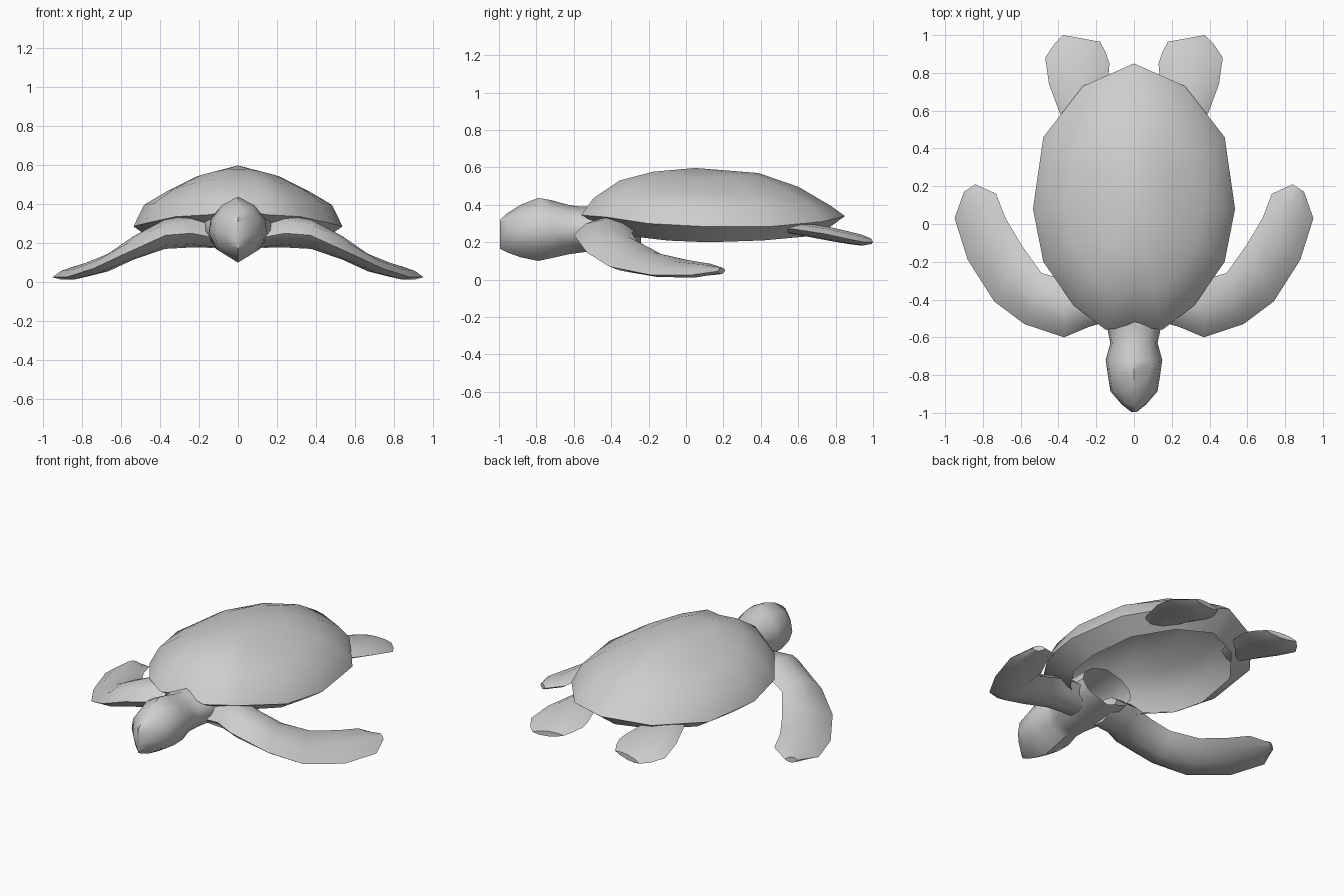
import bpy, bmesh, math
from mathutils import Vector

if "Cube" in bpy.data.objects:
    bpy.data.objects.remove(bpy.data.objects["Cube"])

skin = bpy.data.materials.new("plain grey")
skin.diffuse_color = (0.62, 0.62, 0.62, 1)
skin.use_nodes = True
skin.node_tree.nodes["Principled BSDF"].inputs["Base Color"].default_value = skin.diffuse_color


def loft(name, rings, cap_start=False, cap_end=False, apex=None):
    """Skin a list of equal closed rings; optionally close the ends."""
    bm = bmesh.new()
    rows = [[bm.verts.new(p) for p in r] for r in rings]
    n = len(rows[0])
    for a, b in zip(rows, rows[1:]):
        for i in range(n):
            j = (i + 1) % n
            bm.faces.new((a[i], a[j], b[j], b[i]))
    if cap_start:
        bm.faces.new(rows[0][::-1])
    if cap_end:
        bm.faces.new(rows[-1])
    if apex:
        tip = bm.verts.new(apex)
        for i in range(n):
            bm.faces.new((rows[-1][i], rows[-1][(i + 1) % n], tip))
    bmesh.ops.recalc_face_normals(bm, faces=bm.faces)
    me = bpy.data.meshes.new(name)
    bm.to_mesh(me)
    bm.free()
    me.materials.append(skin)
    ob = bpy.data.objects.new(name, me)
    bpy.context.collection.objects.link(ob)
    for p in me.polygons:
        p.use_smooth = True
    bpy.ops.object.select_all(action='DESELECT')
    ob.select_set(True)
    bpy.context.view_layer.objects.active = ob
    bpy.ops.object.shade_smooth_by_angle(angle=math.radians(50))
    return ob


# Shell: half outline of the rim, mirrored into a closed ring
half = [(0, .85, .34), (.27, .73, .31), (.48, .46, .285), (.535, .08, .285),
        (.48, -.20, .30), (.32, -.43, .335), (.15, -.56, .345), (0, -.54, .37)]
rim = half + [(-x, y, z) for x, y, z in half[-2:0:-1]]
CY = .08


def shell_ring(s, side, front, rear):
    """Scaled copy of the rim; height blends from the sides to both ends."""
    ring = []
    for x, y, z in rim:
        d = (y - CY) / (.77 if y > CY else .63)
        end = rear if d > 0 else front
        ring.append((x * s, CY + (y - CY) * s, side + (end - side) * min(1, d * d)))
    return ring


under = [(x, y + .04, z) for x, y, z in shell_ring(.77, .20, .245, .24)]
loft("shell", [under, rim,
               shell_ring(.9, .395, .435, .395),
               shell_ring(.68, .465, .53, .495),
               shell_ring(.4, .54, .577, .57)], apex=(0, .05, .597))

# Head, neck and chest: y, half width, bottom, top (open at the back)
body = [(-.995, .015, .165, .32), (-.955, .065, .145, .355), (-.885, .125, .12, .40),
        (-.79, .14, .10, .437), (-.72, .15, .115, .425), (-.63, .125, .135, .40),
        (-.56, .14, .145, .39), (-.40, .21, .165, .40), (-.24, .18, .19, .42)]
section = [(0, 1), (.6, .87), (.92, .68), (1, .45), (.78, .2), (0, 0)]
section += [(-x, t) for x, t in section[-2:0:-1]]
loft("head_and_neck",
     [[(x * w, y, b + (t - b) * h) for x, h in section] for y, w, b, t in body],
     cap_start=True)


def flipper(name, stations):
    """Flat tapering limb from leading edge, trailing edge and half thickness."""
    for side, sx in (("right", 1), ("left", -1)):
        rings = []
        for lead, trail, t in stations:
            a, b = Vector(lead), Vector(trail)
            ring = []
            for u, v in ((0, 0), (.2, .75), (.5, 1), (.8, .65),
                         (1, 0), (.8, -.65), (.5, -1), (.2, -.75)):
                p = a.lerp(b, u)
                ring.append((p.x * sx, p.y, p.z + v * t))
            rings.append(ring)
        loft(name + "_" + side, rings, cap_start=True, cap_end=True)


flipper("front_flipper", [
    ((.08, -.50, .22), (.10, -.27, .27), .07),
    ((.24, -.545, .25), (.25, -.27, .27), .083),
    ((.37, -.60, .24), (.38, -.29, .25), .075),
    ((.58, -.53, .145), (.49, -.26, .205), .06),
    ((.74, -.41, .07), (.59, -.12, .13), .045),
    ((.88, -.19, .025), (.68, .03, .10), .036),
    ((.95, .03, .025), (.73, .16, .075), .03),
    ((.90, .17, .045), (.84, .21, .05), .018)])

flipper("rear_flipper", [
    ((.34, .48, .275), (.20, .54, .275), .02),
    ((.39, .58, .27), (.17, .66, .27), .035),
    ((.45, .74, .245), (.135, .79, .245), .037),
    ((.47, .88, .215), (.13, .85, .235), .034),
    ((.42, .955, .20), (.15, .91, .225), .03),
    ((.375, 1.0, .20), (.18, .965, .215), .016)])
